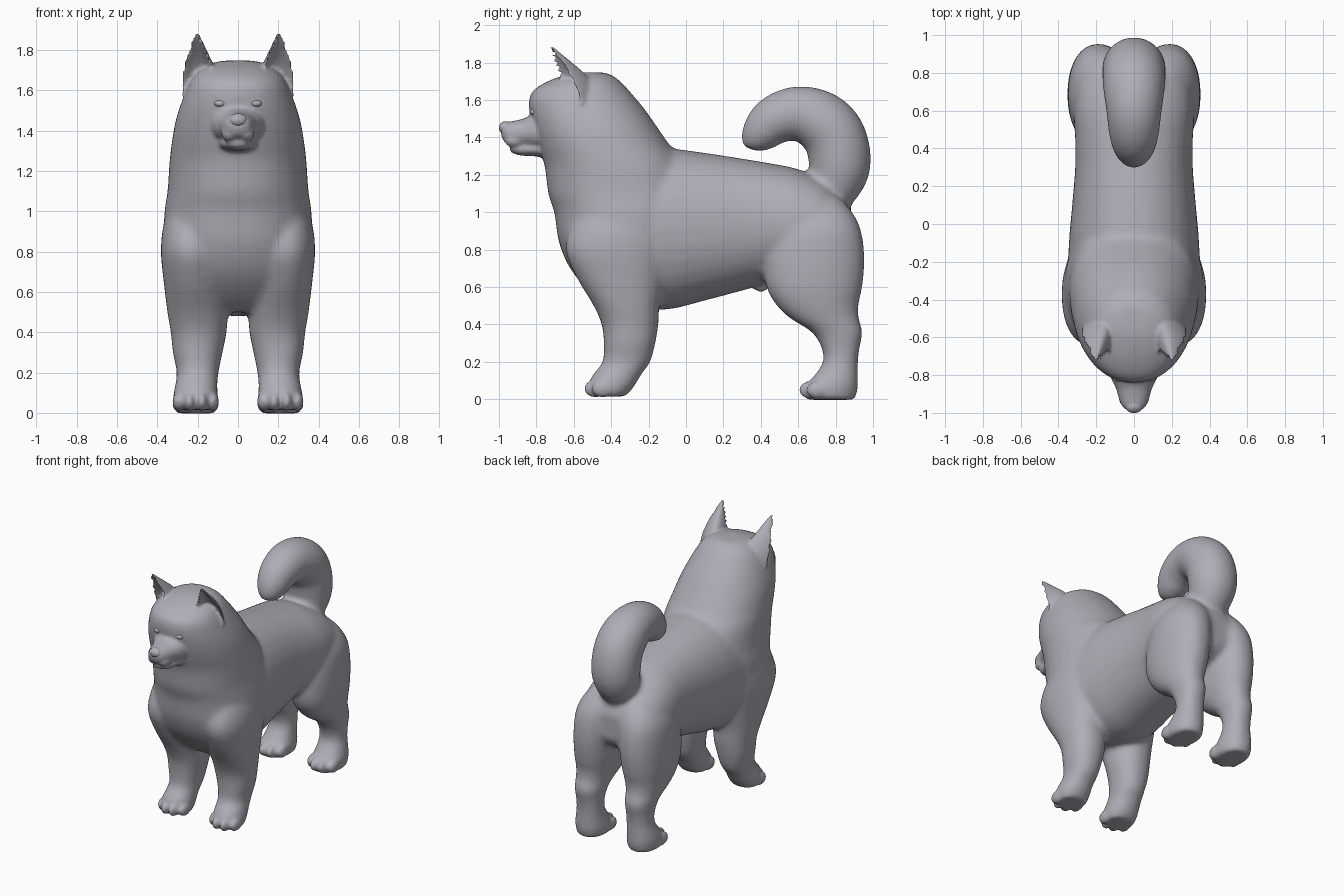
import bpy, bmesh, math
from mathutils import Vector, Matrix

if "Cube" in bpy.data.objects:
    bpy.data.objects.remove(bpy.data.objects["Cube"])

N = 32  # points around each cross-section

fur = bpy.data.materials.new("grey clay")
fur.diffuse_color = (0.43, 0.42, 0.47, 1)
fur.use_nodes = True
fur.node_tree.nodes["Principled BSDF"].inputs["Base Color"].default_value = fur.diffuse_color


def resample(rows, n=5):
    """Smooth a short table of section rows with a Catmull-Rom spline."""
    out = []
    for i in range(len(rows) - 1):
        p0, p1 = rows[max(i - 1, 0)], rows[i]
        p2, p3 = rows[i + 1], rows[min(i + 2, len(rows) - 1)]
        for k in range(n):
            t = k / n
            out.append([0.5 * (2 * b + (c - a) * t + (2 * a - 5 * b + 4 * c - d) * t * t
                               + (3 * b - a - 3 * c + d) * t ** 3)
                        for a, b, c, d in zip(p0, p1, p2, p3)])
    return out + [list(rows[-1])]


def skin(bm, rings):
    vs = [[bm.verts.new(p) for p in r] for r in rings]
    for a, b in zip(vs, vs[1:]):
        for i in range(len(a)):
            j = (i + 1) % len(a)
            bm.faces.new((a[i], a[j], b[j], b[i]))
    bm.faces.new(vs[0][::-1])
    bm.faces.new(vs[-1])


def loft(bm, rows, axis, side=1, power=0.92):
    """Rows: position on axis, x centre, low, high, half width."""
    rings = []
    for t, xc, lo, hi, hw in resample(rows):
        ring = []
        for i in range(N):
            a = 2 * math.pi * i / N
            c = math.copysign(abs(math.cos(a)) ** power, math.cos(a))
            s = math.copysign(abs(math.sin(a)) ** power, math.sin(a))
            x, m = side * (xc + hw * c), (lo + hi) / 2 + (hi - lo) / 2 * s
            ring.append((x, m, t) if axis == 'z' else (x, t, m))
        rings.append(ring)
    skin(bm, rings)


def tube(bm, rows):
    """Rows: y, z, radius, in the middle plane."""
    rows = resample(rows)
    rings = []
    for i, (y, z, r) in enumerate(rows):
        a, b = rows[max(i - 1, 0)], rows[min(i + 1, len(rows) - 1)]
        d = Vector((0, b[0] - a[0], b[1] - a[1])).normalized()
        u = Vector((0, -d.z, d.y))
        rings.append([Vector((r * math.cos(2 * math.pi * k / N), y, z))
                      + u * r * math.sin(2 * math.pi * k / N) for k in range(N)])
    skin(bm, rings)


def ear(bm, rows, side, turn=0.42):
    """Crescent sections, hollow towards the front and outside."""
    rings = []
    for z, cx, cy, hw, hd in resample(rows):
        ring = []
        for i in range(N):
            a = 2 * math.pi * i / N
            c, s = math.cos(a), math.sin(a)
            x, y = hw * c, hd * ((s if s > 0 else -0.1 * s) - 0.9 * c * c)
            ring.append((side * (cx + x * math.cos(turn) - y * math.sin(turn)),
                         cy + x * math.sin(turn) + y * math.cos(turn), z))
        rings.append(ring)
    skin(bm, rings)


def blob(bm, at, size):
    bmesh.ops.create_uvsphere(bm, u_segments=24, v_segments=16, radius=1,
                              matrix=Matrix.Translation(at) @ Matrix.Diagonal((*size, 1)))


def finish(name, bm, voxel=0, smooth=0):
    bmesh.ops.recalc_face_normals(bm, faces=bm.faces[:])
    me = bpy.data.meshes.new(name)
    bm.to_mesh(me)
    bm.free()
    me.materials.append(fur)
    me.polygons.foreach_set("use_smooth", [True] * len(me.polygons))
    ob = bpy.data.objects.new(name, me)
    bpy.context.collection.objects.link(ob)
    if voxel:
        m = ob.modifiers.new("fuse", 'REMESH')
        m.mode, m.voxel_size, m.use_smooth_shade = 'VOXEL', voxel, True
        m = ob.modifiers.new("soften", 'SMOOTH')
        m.factor, m.iterations = 0.5, smooth
    return ob


# --- core: mane and head column, torso, legs, tail ---
bm = bmesh.new()
loft(bm, [(.50, 0, -.42, -.16, .18), (.58, 0, -.52, -.10, .29), (.70, 0, -.62, -.02, .35),
          (.84, 0, -.68, .02, .37), (1.0, 0, -.705, .06, .365), (1.1, 0, -.737, .06, .35),
          (1.25, 0, -.757, .0, .34), (1.35, 0, -.79, -.08, .328), (1.45, 0, -.82, -.15, .31),
          (1.55, 0, -.84, -.22, .278), (1.64, 0, -.828, -.295, .24), (1.70, 0, -.74, -.35, .195),
          (1.735, 0, -.64, -.40, .13), (1.748, 0, -.57, -.44, .07)], 'z')
loft(bm, [(-.50, 0, .62, 1.2, .28), (-.30, 0, .50, 1.3, .345), (-.10, 0, .48, 1.338, .345),
          (.10, 0, .527, 1.318, .328), (.30, 0, .58, 1.287, .312), (.45, 0, .62, 1.262, .312),
          (.60, 0, .63, 1.23, .32), (.75, 0, .66, 1.16, .30), (.86, 0, .72, 1.04, .23),
          (.90, 0, .78, .96, .13)], 'y')
for s in (1, -1):
    # front leg
    loft(bm, [(1.02, .24, -.55, -.15, .09), (.93, .23, -.61, -.10, .14), (.80, .23, -.645, -.10, .153),
              (.65, .222, -.585, -.12, .147), (.50, .202, -.495, -.142, .149),
              (.40, .195, -.452, -.147, .139), (.30, .20, -.44, -.163, .124),
              (.20, .20, -.447, -.19, .104), (.13, .208, -.50, -.24, .106),
              (.07, .21, -.525, -.275, .112), (.015, .21, -.50, -.32, .10)], 'z', s)
    # hind leg
    loft(bm, [(1.08, .14, .58, .82, .09), (1.0, .155, .52, .89, .14), (.90, .175, .46, .937, .165),
              (.75, .187, .42, .955, .165), (.60, .195, .43, .943, .155), (.50, .20, .485, .922, .138),
              (.43, .205, .56, .925, .118), (.36, .205, .67, .945, .104), (.28, .205, .722, .93, .093),
              (.20, .205, .732, .92, .092), (.12, .21, .68, .92, .105),
              (.06, .21, .62, .92, .115), (-.003, .21, .64, .905, .102)], 'z', s)
# curled tail
tube(bm, [(.70, .98, .10), (.765, 1.10, .135), (.82, 1.24, .165), (.80, 1.39, .168),
          (.72, 1.485, .164), (.595, 1.527, .147), (.475, 1.492, .132), (.40, 1.42, .108),
          (.362, 1.365, .075), (.35, 1.335, .04)])
core = finish("core", bm, 0.015, 14)
fused = bpy.data.meshes.new_from_object(
    core.evaluated_get(bpy.context.evaluated_depsgraph_get()))
bpy.data.objects.remove(core)

# --- finer parts fused onto the core ---
bm = bmesh.new()
bm.from_mesh(fused)
# upper muzzle and lower jaw
loft(bm, [(-.68, 0, 1.30, 1.56, .16), (-.80, 0, 1.335, 1.53, .128), (-.87, 0, 1.348, 1.50, .096),
          (-.93, 0, 1.355, 1.487, .078), (-.97, 0, 1.375, 1.48, .058), (-.988, 0, 1.41, 1.465, .03)], 'y')
loft(bm, [(-.70, 0, 1.28, 1.40, .11), (-.80, 0, 1.298, 1.38, .09), (-.88, 0, 1.303, 1.37, .068),
          (-.925, 0, 1.315, 1.36, .048), (-.942, 0, 1.33, 1.35, .02)], 'y')
# small nub under the belly
blob(bm, (0, .40, .62), (.035, .05, .045))
for s in (1, -1):
    ear(bm, [(1.58, .18, -.54, .085, .075), (1.66, .18, -.565, .084, .08), (1.73, .18, -.60, .073, .072),
             (1.79, .19, -.645, .052, .052), (1.84, .197, -.687, .03, .032),
             (1.885, .202, -.72, .010, .012)], s)
    # lips and brows
    blob(bm, (s * .04, -.915, 1.385), (.042, .055, .04))
    blob(bm, (s * .085, -.785, 1.585), (.055, .04, .025))
    # toes
    for front in (-.545, .605):
        for dx, dy in ((-.084, .04), (-.03, 0), (.03, 0), (.084, .04)):
            blob(bm, (s * (.21 + dx), front + .06 + dy, .057 if front < 0 else .05),
                 (.031, .06, .047))
finish("dog_body", bm, 0.0105, 3)

# --- nose and eyes ---
bm = bmesh.new()
blob(bm, (0, -.965, 1.452), (.046, .036, .034))
finish("nose", bm)
for s, label in ((1, "right_eye"), (-1, "left_eye")):
    bm = bmesh.new()
    blob(bm, (s * .088, -.812, 1.535), (.03, .022, .018))
    finish(label, bm)
